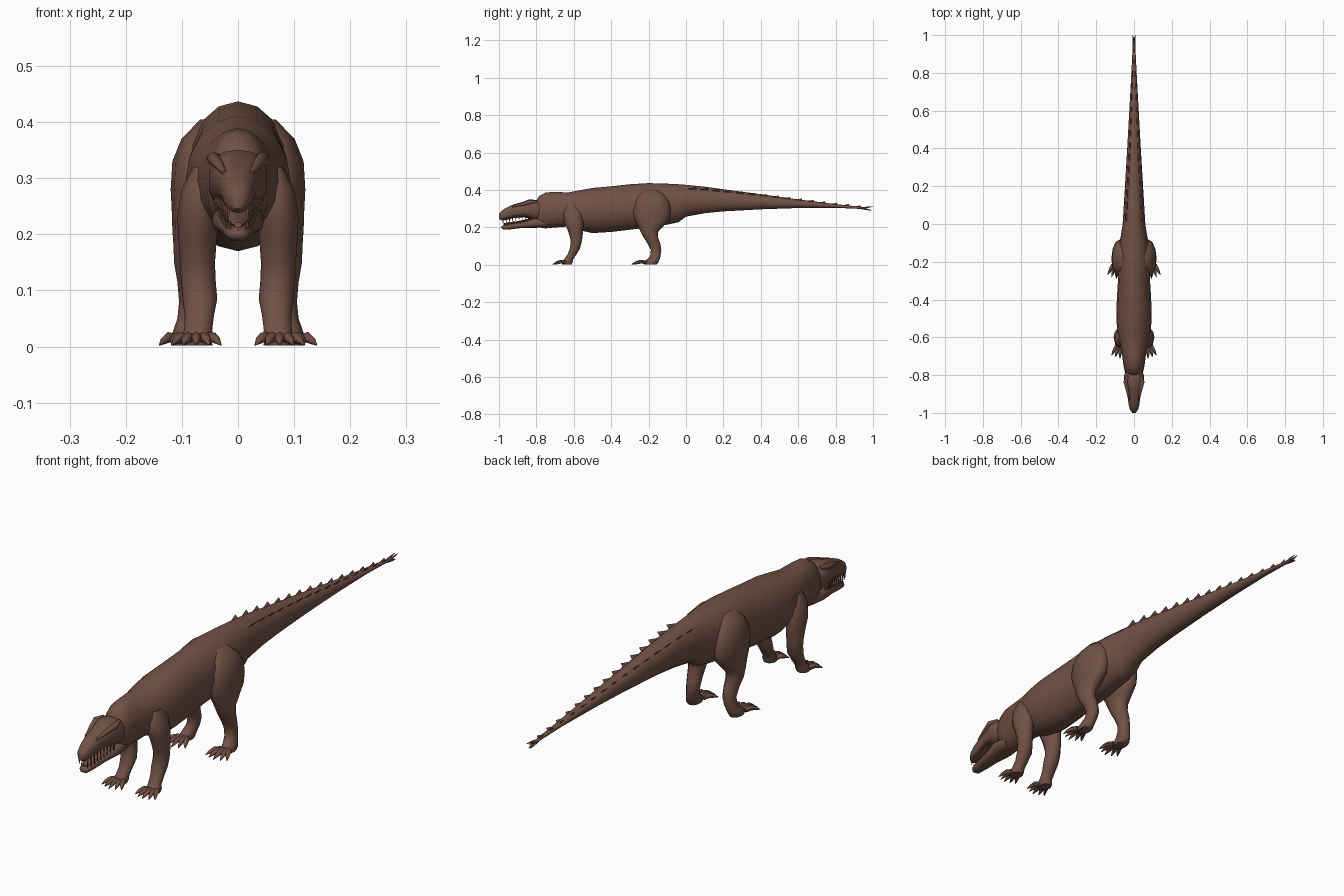
import bpy, bmesh, math
from mathutils import Vector

cube = bpy.data.objects.get("Cube")
if cube:
    bpy.data.objects.remove(cube)


def material(name, colour):
    m = bpy.data.materials.new(name)
    m.use_nodes = True
    m.diffuse_color = (*colour, 1)
    m.node_tree.nodes["Principled BSDF"].inputs["Base Color"].default_value = (*colour, 1)
    return m


HIDE = material("brown hide", (0.165, 0.083, 0.06))
TONGUE = material("dull pink", (0.2, 0.09, 0.085))


def build(name, stacks, mat=HIDE, mirror=False, angle=60):
    """Skin each stack of rings into one closed tube and join them all."""
    bm = bmesh.new()
    for rings in stacks:
        loops = [[bm.verts.new(p) for p in ring] for ring in rings]
        n = len(loops[0])
        for a, b in zip(loops, loops[1:]):
            for i in range(n):
                j = (i + 1) % n
                bm.faces.new((a[i], a[j], b[j], b[i]))
        bm.faces.new(loops[0])
        bm.faces.new(loops[-1])
    bmesh.ops.recalc_face_normals(bm, faces=bm.faces)
    mesh = bpy.data.meshes.new(name)
    bm.to_mesh(mesh)
    bm.free()
    mesh.materials.append(mat)
    obj = bpy.data.objects.new(name, mesh)
    bpy.context.collection.objects.link(obj)
    if mirror:
        obj.modifiers.new("Mirror", "MIRROR")
    bpy.ops.object.select_all(action="DESELECT")
    obj.select_set(True)
    bpy.context.view_layer.objects.active = obj
    bpy.ops.object.shade_smooth_by_angle(angle=math.radians(angle))
    return obj


def angles(n):
    return [2 * math.pi * i / n + math.pi / 2 for i in range(n)]


def power(v, p):
    return math.copysign(abs(v) ** p, v)


def across(profile, n=16, p=1.0):
    """Upright rings from (y, top, bottom, half width)."""
    return [[(w * power(math.cos(a), p), y,
              (t + b) / 2 + (t - b) / 2 * power(math.sin(a), p))
             for a in angles(n)] for y, t, b, w in profile]


def level(profile, n=12):
    """Flat rings from (z, x, y, x radius, y radius)."""
    return [[(x + rx * math.cos(a), y + ry * math.sin(a), z) for a in angles(n)]
            for z, x, y, rx, ry in profile]


def tube(points, radii, n=6):
    """Round rings along a path of points."""
    pts = [Vector(p) for p in points]
    rings = []
    for i, c in enumerate(pts):
        d = pts[min(i + 1, len(pts) - 1)] - pts[max(i - 1, 0)]
        u = d.orthogonal().normalized()
        v = d.normalized().cross(u)
        rings.append([c + radii[i] * (u * math.cos(a) + v * math.sin(a)) for a in angles(n)])
    return rings


def sample(profile, y):
    """Interpolated top, bottom and half width at y."""
    for a, b in zip(profile, profile[1:]):
        if a[0] <= y <= b[0]:
            f = (y - a[0]) / (b[0] - a[0])
            return [p + f * (q - p) for p, q in zip(a[1:], b[1:])]
    return profile[-1][1:]


# Neck, trunk and tail in one skin
trunk = [
    (-.80, .345, .22, .035), (-.785, .368, .20, .048), (-.75, .387, .195, .056),
    (-.70, .39, .20, .062), (-.63, .387, .205, .075), (-.57, .398, .185, .088),
    (-.50, .411, .17, .094), (-.40, .42, .176, .091), (-.30, .431, .188, .085),
    (-.20, .437, .20, .09), (-.10, .434, .215, .077), (-.04, .431, .228, .066),
    (0, .428, .258, .06), (.1, .418, .276, .054), (.2, .404, .286, .048),
    (.4, .378, .297, .036), (.6, .35, .304, .025), (.8, .325, .305, .014),
    (.96, .308, .298, .006)]
build("body_and_tail", [across(trunk)])

# Skull and lower jaw
skull = [
    (-.76, .335, .24, .04), (-.80, .346, .24, .053), (-.835, .351, .248, .053),
    (-.87, .338, .255, .044), (-.92, .324, .25, .034), (-.96, .306, .241, .028),
    (-.985, .29, .238, .021), (-1, .272, .246, .009)]
jaw = [
    (-.75, .25, .20, .04), (-.81, .25, .198, .047), (-.88, .23, .197, .034),
    (-.94, .22, .19, .026), (-.975, .212, .188, .019), (-.986, .207, .194, .009)]
build("skull", [across(skull, 14, .85)])
build("lower_jaw", [across(jaw, 12, .8)])

# Brow ridges and eyes
build("brow_ridge", [tube([(.034, -.80, .338), (.044, -.835, .335), (.034, -.88, .324),
                           (.024, -.93, .31)], [.006, .012, .009, .004], 8)], mirror=True)
build("eye", [tube([(.034, -.85, .312), (.044, -.85, .312), (.049, -.85, .312)],
                   [.011, .009, .003], 8)], mirror=True)

# Teeth along both jaws
teeth = []
for i in range(9):
    y = -.978 + i * .017
    size = .02 - .0012 * i
    top, low, wide = sample(skull[::-1], y)
    teeth.append(tube([(wide * .8, y, low + .012), (wide * .8, y, low - size)], [.005, .0008], 5))
    top, low, wide = sample(jaw[::-1], y)
    teeth.append(tube([(wide * .8, y + .008, top - .01), (wide * .8, y + .006, top + size * .7)],
                      [.0045, .0008], 5))
build("teeth", teeth, mirror=True)

build("tongue", [across([(-.82, .252, .24, .02), (-.90, .234, .222, .019),
                         (-.95, .228, .215, .016), (-.975, .222, .212, .007)], 8)], TONGUE)

# Front legs
arm = [
    (.32, .062, -.61, .018, .03), (.28, .068, -.605, .033, .05), (.23, .071, -.60, .037, .052),
    (.19, .072, -.592, .034, .042), (.15, .072, -.587, .031, .034), (.12, .071, -.587, .031, .029),
    (.085, .068, -.595, .031, .027), (.055, .069, -.61, .026, .024), (.03, .071, -.628, .025, .024),
    (.014, .073, -.636, .028, .03), (.002, .073, -.637, .024, .026)]
build("front_leg", [level(arm)], mirror=True)

# Hind legs
thigh = [
    (.405, .052, -.19, .015, .035), (.37, .064, -.185, .037, .075), (.33, .071, -.182, .046, .096),
    (.28, .073, -.184, .047, .103), (.24, .076, -.182, .042, .092), (.21, .079, -.188, .038, .07),
    (.18, .082, -.196, .033, .048), (.15, .083, -.19, .031, .039), (.115, .081, -.172, .027, .034),
    (.08, .08, -.16, .025, .028), (.05, .084, -.163, .024, .027), (.03, .09, -.175, .025, .034),
    (.014, .093, -.188, .027, .04), (.002, .093, -.19, .023, .034)]
build("hind_leg", [level(thigh)], mirror=True)


# Splayed toes ending in claws
def toes(name, x, y, reach):
    stacks = []
    for k in range(-2, 3):
        fan = k * .24
        length = reach * (1 - .09 * abs(k))
        path = [(x + k * .009 + math.sin(fan) * length * s,
                 y - math.cos(fan) * length * s, z)
                for s, z in ((0, .014), (.4, .017), (.72, .011), (1, .003))]
        stacks.append(tube(path, [.010, .0095, .007, .0012]))
    build(name, stacks, mirror=True)


toes("front_toes", .074, -.645, .068)
toes("hind_toes", .093, -.215, .076)

# Paired rows of swept plates down the tail
plates = []
for i in range(15):
    y = .0 + i * .064
    length = .056 - .0012 * i
    lean = math.radians(48 + 1.2 * i)
    out = Vector((math.cos(lean), 0, math.sin(lean)))
    side = Vector((out.z, 0, -out.x)) * .002

    def skin(at, lift):
        top, low, wide = sample(trunk, min(at, .955))
        return Vector((wide * out.x, at, (top + low) / 2 + (top - low) / 2 * out.z)) + out * lift

    front, back = skin(y, -.003), skin(y + length, -.003)
    mid = (front + back) / 2
    tip = skin(y + length * .95, .017 - .0006 * i)
    plates.append([[front, mid + side, back, mid - side],
                   [tip + (p - mid) * .04 for p in (front, mid + side, back, mid - side)]])
build("tail_plates", plates, mirror=True, angle=30)

# Forked tail tip
build("tail_tip", [tube([(.003, .94, .303), (.005, .97, .308), (.006, 1, .311)],
                        [.005, .004, .001]),
                   tube([(.002, .94, .302), (.003, .97, .296), (.003, .992, .292)],
                        [.005, .004, .001])], mirror=True)
